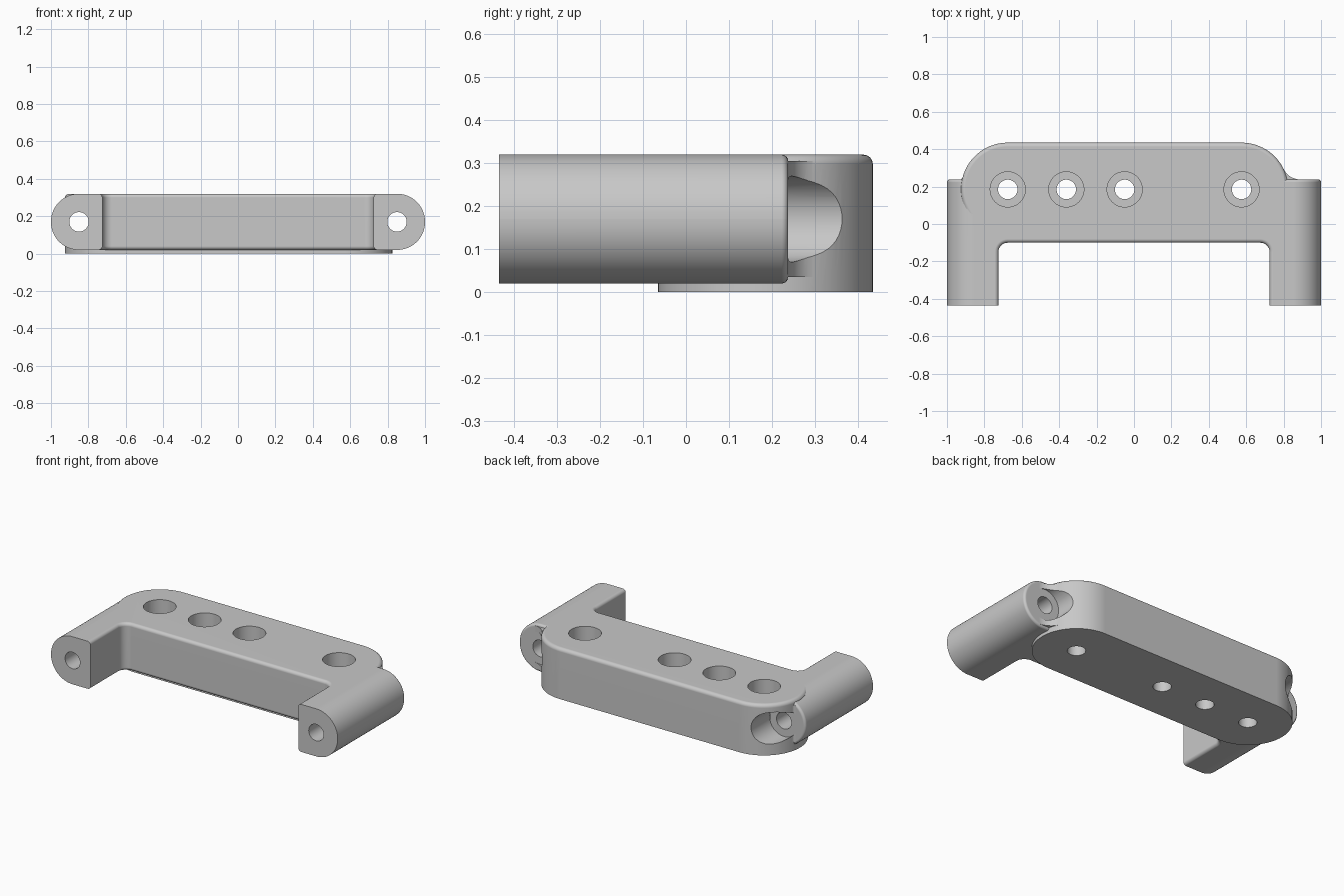
import bpy, bmesh, math
from mathutils import Matrix

if "Cube" in bpy.data.objects:
    bpy.data.objects.remove(bpy.data.objects["Cube"])

LOW, TOP = 0.02, 0.32           # underside and top of the beam and arms
FRONT, BACK = -0.435, 0.238     # arm ends
INNER, BEAM_Y = 0.725, -0.1     # inside faces of the arms, front of the beam
PAD_Y, PAD_R = 0.185, 0.25      # rounded pad ends
PAD_LEFT, PAD_RIGHT = 0.575, -0.675
BOLT_X, BOLT_Z = 0.85, 0.17     # axis of the arm bolts

grey = bpy.data.materials.new("light_grey")
grey.use_nodes = True
grey.diffuse_color = (0.58, 0.58, 0.58, 1)
grey.node_tree.nodes["Principled BSDF"].inputs["Base Color"].default_value = grey.diffuse_color


def near(a, b):
    return abs(a - b) < 1e-4


def bevel(bm, test, width, segments):
    edges = [e for e in bm.edges if test(*[v.co for v in e.verts])]
    bmesh.ops.bevel(bm, geom=edges, offset=width, segments=segments,
                    profile=0.5, affect='EDGES', clamp_overlap=True)


def finish(bm, name):
    bmesh.ops.recalc_face_normals(bm, faces=bm.faces[:])
    mesh = bpy.data.meshes.new(name)
    bm.to_mesh(mesh)
    bm.free()
    mesh.materials.append(grey)
    obj = bpy.data.objects.new(name, mesh)
    bpy.context.collection.objects.link(obj)
    return obj


def prism(points, z0, z1):
    bm = bmesh.new()
    base = bm.faces.new([bm.verts.new((x, y, z0)) for x, y in points])
    up = bmesh.ops.extrude_face_region(bm, geom=[base])["geom"]
    bmesh.ops.translate(bm, vec=(0, 0, z1 - z0),
                        verts=[g for g in up if isinstance(g, bmesh.types.BMVert)])
    bmesh.ops.recalc_face_normals(bm, faces=bm.faces[:])
    return bm


def arc(cx, cy, r, a0, a1, n):
    return [(cx + r * math.cos(a0 + (a1 - a0) * i / n),
             cy + r * math.sin(a0 + (a1 - a0) * i / n)) for i in range(n + 1)]


def rod(name, radius, start, length, along_y=False):
    bm = bmesh.new()
    bmesh.ops.create_cone(bm, cap_ends=True, segments=48, radius1=radius,
                          radius2=radius, depth=length)
    bmesh.ops.translate(bm, vec=(0, 0, length / 2), verts=bm.verts)
    if along_y:
        bmesh.ops.rotate(bm, matrix=Matrix.Rotation(-math.pi / 2, 3, 'X'), verts=bm.verts)
    bmesh.ops.translate(bm, vec=start, verts=bm.verts)
    return finish(bm, name)


def combine(target, other, operation):
    mod = target.modifiers.new(operation.lower(), 'BOOLEAN')
    mod.operation, mod.solver, mod.object = operation, 'EXACT', other
    bpy.context.view_layer.objects.active = target
    bpy.ops.object.modifier_apply(modifier=mod.name)
    bpy.data.objects.remove(other)


# Beam with two round-sided arms
bm = prism([(-1, FRONT), (-INNER, FRONT), (-INNER, BEAM_Y), (INNER, BEAM_Y),
            (INNER, FRONT), (1, FRONT), (1, BACK), (-1, BACK)], LOW, TOP)
bevel(bm, lambda a, b: near(a.y, BEAM_Y) and near(b.y, BEAM_Y)
      and near(a.x, b.x), 0.05, 8)
bevel(bm, lambda a, b: near(abs(a.x), 1) and near(a.x, b.x)
      and near(a.z, b.z), 0.149, 20)
bevel(bm, lambda a, b: near(a.z, b.z) and max(abs(a.x), abs(b.x)) < INNER + 0.001
      and max(a.y, b.y) < BEAM_Y + 0.001, 0.02, 4)
bevel(bm, lambda a, b: near(a.y, BACK) and near(b.y, BACK), 0.015, 4)
bracket = finish(bm, "bracket")

# Mounting pad with half-round ends and a softened top edge
half = math.pi / 2
bm = prism(arc(PAD_LEFT, PAD_Y, PAD_R, -half, half, 40)
           + arc(PAD_RIGHT, PAD_Y, PAD_R, half, 3 * half, 40), 0, TOP)
bevel(bm, lambda a, b: near(a.z, TOP) and near(b.z, TOP), 0.022, 4)
combine(bracket, finish(bm, "mounting_pad"), 'UNION')

# Concave blends between the pad ends and the arm ends
for side, pad_x, r, margin in ((1, PAD_LEFT, 0.1, 0.015), (-1, -PAD_RIGHT, 0.015, 0.035)):
    rise = BACK + r - PAD_Y
    run = math.sqrt((PAD_R + r) ** 2 - rise ** 2)
    cx, cy = pad_x + run, BACK + r
    curve = arc(cx, cy, r, -half, -math.pi + math.atan2(rise, run), 10)
    end_x, end_y = curve[-1]
    outline = curve + [(end_x - 0.05, end_y - 0.01), (end_x - 0.05, 0.2), (cx, 0.2)]
    bm = prism([(side * x, y) for x, y in outline], LOW + margin, TOP - margin)
    combine(bracket, finish(bm, "arm_blend"), 'UNION')

# Arm bolt holes and the clearance pockets behind them
for x in (-BOLT_X, BOLT_X):
    combine(bracket, rod("bolt_pocket", 0.1, (x, BACK, BOLT_Z), 0.4, True), 'DIFFERENCE')
    combine(bracket, rod("bolt_hole", 0.052, (x, -0.6, BOLT_Z), 1.2, True), 'DIFFERENCE')

# Counterbored mounting holes
for x in (PAD_RIGHT, -0.362, -0.05, PAD_LEFT):
    combine(bracket, rod("counterbore", 0.094, (x, PAD_Y, 0.12), 0.4), 'DIFFERENCE')
    combine(bracket, rod("screw_hole", 0.052, (x, PAD_Y, -0.2), 0.8), 'DIFFERENCE')

# Smooth curved walls while keeping the machined edges crisp
bpy.ops.object.select_all(action='DESELECT')
bracket.select_set(True)
bpy.context.view_layer.objects.active = bracket
bpy.ops.object.shade_smooth_by_angle(angle=math.radians(30))
weighted = bracket.modifiers.new("weighted_normals", 'WEIGHTED_NORMAL')
weighted.keep_sharp = True
